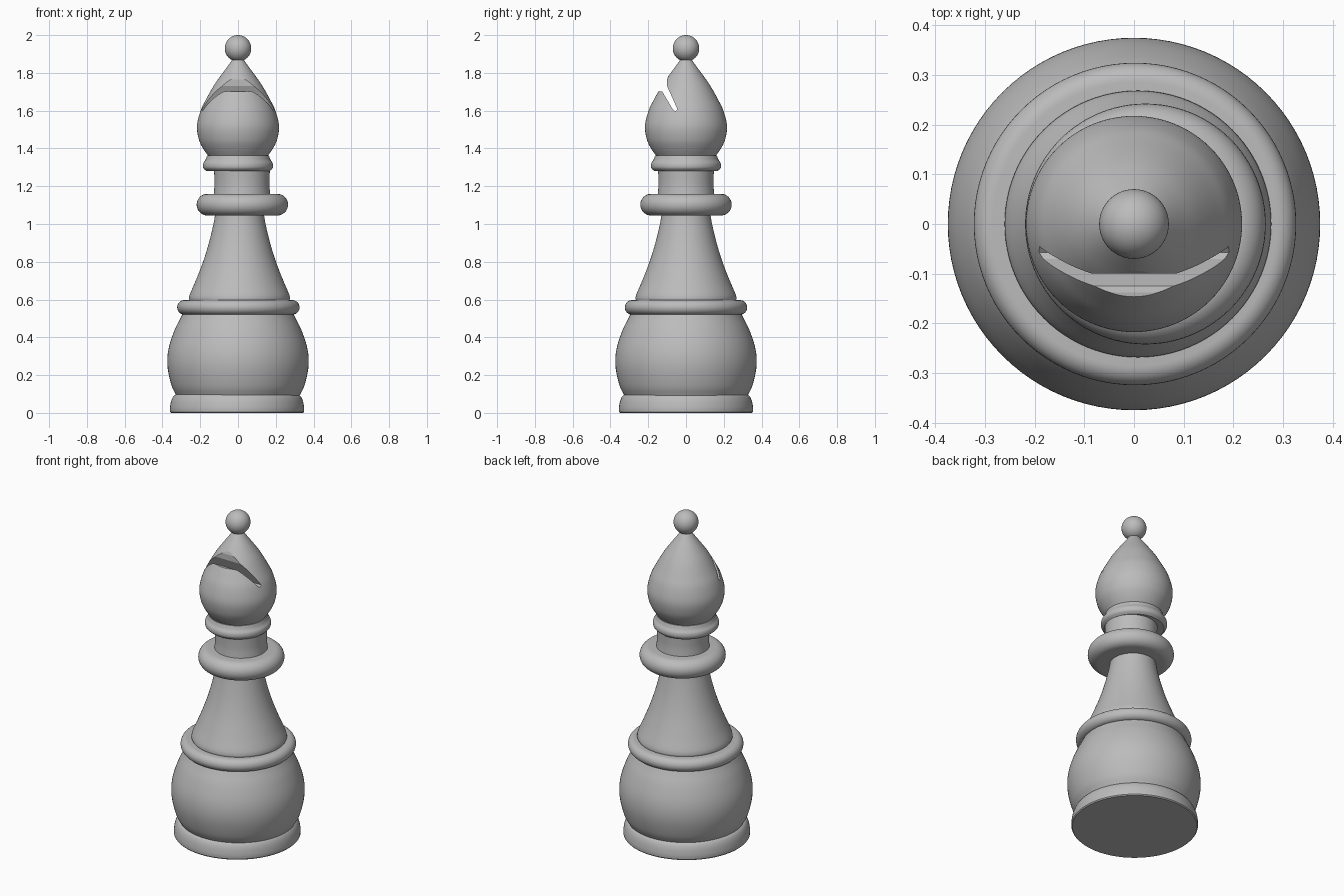
import bpy, bmesh, math
from mathutils import Vector

default = bpy.data.objects.get("Cube")
if default:
    bpy.data.objects.remove(default, do_unlink=True)

grey = bpy.data.materials.new("plain grey")
grey.use_nodes = True
COLOUR = (0.5, 0.5, 0.5, 1)
grey.diffuse_color = COLOUR
grey.node_tree.nodes["Principled BSDF"].inputs["Base Color"].default_value = COLOUR


def add_object(name, bm):
    bmesh.ops.recalc_face_normals(bm, faces=bm.faces)
    mesh = bpy.data.meshes.new(name)
    bm.to_mesh(mesh)
    bm.free()
    mesh.materials.append(grey)
    obj = bpy.data.objects.new(name, mesh)
    bpy.context.collection.objects.link(obj)
    return obj


def activate(obj):
    bpy.ops.object.select_all(action='DESELECT')
    obj.select_set(True)
    bpy.context.view_layer.objects.active = obj


def smooth(obj):
    activate(obj)
    bpy.ops.object.shade_smooth_by_angle(angle=math.radians(35))


def spline(points, steps=6):
    """Smooth curve through the (radius, height) points."""
    p = [Vector(q) for q in points]
    p = [2 * p[0] - p[1]] + p + [2 * p[-1] - p[-2]]
    out = []
    for a, b, c, d in zip(p, p[1:], p[2:], p[3:]):
        for i in range(steps):
            t = i / steps
            out.append(0.5 * (2 * b + (c - a) * t + (2 * a - 5 * b + 4 * c - d) * t * t
                              + (3 * b - a - 3 * c + d) * t ** 3))
    return out + [p[-2]]


def roll(radius, low, high, steps=16):
    """Half-round rim profile between two heights."""
    h = (high - low) / 2
    angles = [math.pi * (i / steps - 0.5) for i in range(steps + 1)]
    return [(radius - h + h * math.cos(a), low + h + h * math.sin(a)) for a in angles]


def lathe(name, profile, x=0.0, segments=96):
    """Closed solid of revolution about a vertical axis."""
    bm = bmesh.new()
    outline = [(0, profile[0][1])] + list(profile) + [(0, profile[-1][1])]
    verts = [bm.verts.new((r, 0, z)) for r, z in outline]
    edges = [bm.edges.new(pair) for pair in zip(verts, verts[1:])]
    bmesh.ops.spin(bm, geom=verts + edges, cent=(0, 0, 0), axis=(0, 0, 1),
                   angle=math.tau, steps=segments)
    bmesh.ops.remove_doubles(bm, verts=bm.verts, dist=1e-5)
    obj = add_object(name, bm)
    obj.location.x = x
    smooth(obj)
    return obj


# Base and lower body
lathe("foot", [(0.35, 0)] + spline([(0.355, 0.006), (0.355, 0.03), (0.348, 0.065),
                                    (0.335, 0.09), (0.315, 0.102)]), x=-0.005)
lathe("lower_body", spline([(0.325, 0.09), (0.35, 0.14), (0.37, 0.22), (0.374, 0.29),
                            (0.363, 0.36), (0.335, 0.44), (0.305, 0.5), (0.29, 0.53)]))
lathe("waist_ring", roll(0.324, 0.52, 0.597), x=0.002)

# Tapering stem, collar and neck
lathe("stem", [(0.262, 0.59)] + spline([(0.268, 0.605), (0.262, 0.63), (0.232, 0.7),
                                        (0.193, 0.8), (0.162, 0.9), (0.138, 1.0),
                                        (0.128, 1.06)]), x=0.008)
lathe("collar", roll(0.242, 1.045, 1.16), x=0.023)
lathe("neck", spline([(0.15, 1.15), (0.146, 1.2), (0.146, 1.24), (0.148, 1.29)]), x=0.021)
lathe("neck_ring", [(0.15, 1.28)] + spline([(0.168, 1.28), (0.184, 1.297), (0.184, 1.32),
                                            (0.172, 1.34), (0.164, 1.362)]))

# Pointed head
head = lathe("head", spline([(0.15, 1.35), (0.185, 1.4), (0.208, 1.45), (0.217, 1.52),
                             (0.198, 1.6), (0.169, 1.66), (0.13, 1.73), (0.092, 1.785),
                             (0.055, 1.835), (0.03, 1.87)]))

# Slanting notch through the front of the head, extruded along x
bm = bmesh.new()
notch = [(-0.07, 1.607), (-0.057, 1.597), (-0.045, 1.607), (-0.1, 1.73), (-0.1, 1.765),
         (-0.093, 1.785), (-0.25, 1.8), (-0.25, 1.69), (-0.138, 1.703), (-0.125, 1.7)]
side = bm.faces.new([bm.verts.new((-0.3, y, z)) for y, z in notch])
grown = bmesh.ops.extrude_face_region(bm, geom=[side])["geom"]
bmesh.ops.translate(bm, vec=(0.6, 0, 0),
                    verts=[v for v in grown if isinstance(v, bmesh.types.BMVert)])
cutter = add_object("notch_cutter", bm)
cut = head.modifiers.new("notch", 'BOOLEAN')
cut.operation = 'DIFFERENCE'
cut.solver = 'EXACT'
cut.object = cutter
activate(head)
bpy.ops.object.modifier_apply(modifier=cut.name)
bpy.data.objects.remove(cutter, do_unlink=True)
smooth(head)

# Ball on the tip
lathe("top_ball", roll(0.07, 1.86, 2.0, steps=32), segments=64)
